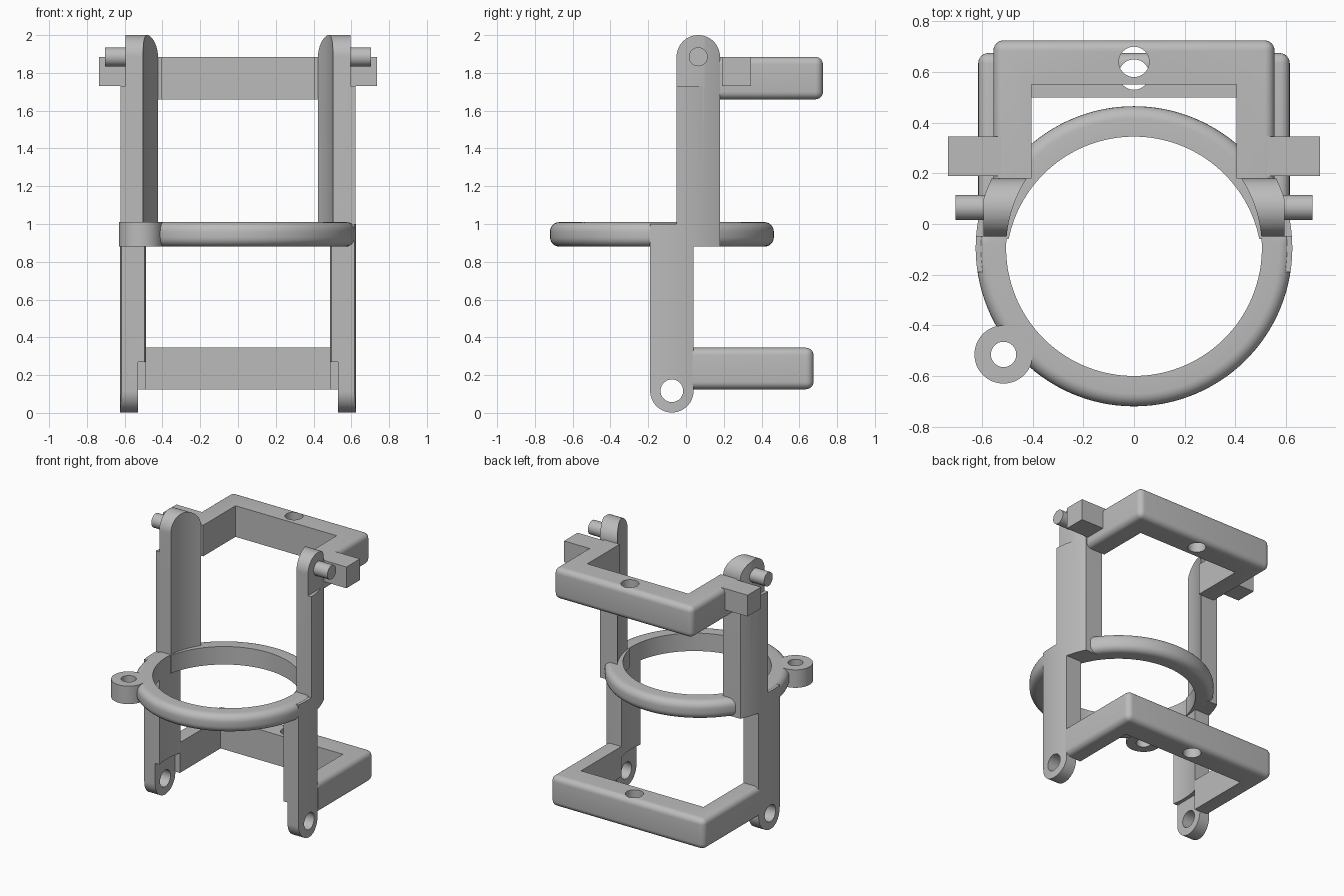
import bpy, bmesh
from math import sin, cos, pi, sqrt, asin
from mathutils import Vector

if "Cube" in bpy.data.objects:
    bpy.data.objects.remove(bpy.data.objects["Cube"], do_unlink=True)

grey = bpy.data.materials.new("plain grey")
grey.use_nodes = True
GREY = (0.5, 0.5, 0.5, 1)
grey.diffuse_color = GREY
grey.node_tree.nodes["Principled BSDF"].inputs["Base Color"].default_value = GREY

R_IN, R_OUT = 0.505, 0.625   # ring radii, shared by legs and uprights
FRONT_Y, BACK_Y = -0.095, -0.16  # centres of the ring's two arcs
RING_LOW, RING_HIGH = 0.88, 1.01


def finish(name, bm):
    bmesh.ops.recalc_face_normals(bm, faces=bm.faces[:])
    mesh = bpy.data.meshes.new(name)
    bm.to_mesh(mesh)
    bm.free()
    mesh.materials.append(grey)
    obj = bpy.data.objects.new(name, mesh)
    bpy.context.collection.objects.link(obj)
    return obj


def prism(name, points, low, high, axis="z", bevel=None):
    """Extrude a closed outline along z, or a (y, z) outline along x."""
    bm = bmesh.new()
    place = (lambda p, t: (p[0], p[1], t)) if axis == "z" else (lambda p, t: (t, p[0], p[1]))
    ends = [[bm.verts.new(place(p, t)) for p in points] for t in (low, high)]
    n = len(points)
    for ring in ends:
        bm.faces.new(ring)
    for i in range(n):
        j = (i + 1) % n
        bm.faces.new((ends[0][i], ends[0][j], ends[1][j], ends[1][i]))
    bmesh.ops.recalc_face_normals(bm, faces=bm.faces[:])
    if bevel:
        width, rule = bevel
        edges = [e for e in bm.edges if rule(*[v.co for v in e.verts])]
        bmesh.ops.bevel(bm, geom=edges, offset=width, segments=6, profile=0.5, affect="EDGES")
    return finish(name, bm)


def box(name, x, y, z):
    x = sorted(x)
    return prism(name, [(x[0], y[0]), (x[1], y[0]), (x[1], y[1]), (x[0], y[1])], *z)


def arc(cx, cy, r, start, end, steps):
    return [(cx + r * cos(start + (end - start) * i / steps),
             cy + r * sin(start + (end - start) * i / steps)) for i in range(steps + 1)]


def disc(cx, cy, r):
    return arc(cx, cy, r, 0, 2 * pi, 48)[:-1]


def combine(obj, tool, operation="DIFFERENCE"):
    mod = obj.modifiers.new("cut", "BOOLEAN")
    mod.operation, mod.solver, mod.object = operation, "EXACT", tool
    bpy.context.view_layer.objects.active = obj
    bpy.ops.object.modifier_apply(modifier=mod.name)
    bpy.data.objects.remove(tool, do_unlink=True)


def curved_post(name, side, y0, y1, z0, z1):
    """Slice of a tube wall between two depths."""
    def wall(r):
        a, b = asin((y0 - FRONT_Y) / r), asin((y1 - FRONT_Y) / r)
        return [(side * x, y) for x, y in arc(0, FRONT_Y, r, a, b, 14)]
    return prism(name, wall(R_IN) + wall(R_OUT)[::-1], z0, z1)


def bracket(name, outer, inner, front, bar, back, low, high, hole_y):
    """U-shaped frame with rounded outer edges and a screw hole."""
    outline = [(-outer, front), (-inner, front), (-inner, bar), (inner, bar),
               (inner, front), (outer, front), (outer, back), (-outer, back)]

    def outside(a, b):
        on_rim = all(abs(v.x) > outer - 1e-4 or v.y > back - 1e-4 for v in (a, b))
        return on_rim and max(a.y, b.y) > front + 1e-4
    obj = prism(name, outline, low, high, bevel=(0.04, outside))
    combine(obj, prism("hole", disc(0, hole_y, 0.06), low - 0.1, high + 0.1))
    return obj


# Ring: rounded section swept round two offset arcs
def make_ring():
    fillet = 0.05
    section = [(R_IN, RING_LOW)]
    section += arc(R_OUT - fillet, RING_LOW + fillet, fillet, -pi / 2, 0, 6)
    section += arc(R_OUT - fillet, RING_HIGH - fillet, fillet, 0, pi / 2, 6)
    section += [(R_IN, RING_HIGH)]
    stations = [(FRONT_Y, pi - 0.08 + (pi + 0.16) * i / 64) for i in range(65)]
    stations += [(BACK_Y, 0.2 + (pi - 0.4) * i / 60) for i in range(61)]
    bm = bmesh.new()
    loops = [[bm.verts.new((r * cos(a), cy + r * sin(a), z)) for r, z in section]
             for cy, a in stations]
    n = len(section)
    for k, loop in enumerate(loops):
        after = loops[(k + 1) % len(loops)]
        for i in range(n):
            j = (i + 1) % n
            bm.faces.new((loop[i], loop[j], after[j], after[i]))
    return finish("ring", bm)


parts = [make_ring()]

# Side lug with its through hole
lug = prism("side_lug", disc(-0.515, -0.515, 0.115), RING_LOW, RING_HIGH)
for obj in (lug, parts[0]):
    combine(obj, prism("hole", disc(-0.515, -0.515, 0.05), 0.7, 1.2))
parts.append(lug)

for side, label in ((1, "left"), (-1, "right")):
    # Upright: round top, flat outer seat, peg
    up = curved_post(label + "_upright", side, -0.05, 0.18, RING_LOW, 2.0)
    dome = arc(0.065, 1.885, 0.115, 0, pi, 32) + [(-0.05, 0.5), (0.18, 0.5)]
    combine(up, prism("dome", dome, -1, 1, "x"), "INTERSECT")
    combine(up, box("seat", (side * 0.595, side), (-1, 1), (1.73, 2.2)))
    peg = prism(label + "_peg", disc(0.065, 1.885, 0.05), *sorted((side * 0.56, side * 0.705)), "x")

    # Leg: round foot, recessed inner face, pivot hole
    leg = curved_post(label + "_leg", side, -0.19, 0.04, 0, 1.0)
    foot = arc(-0.075, 0.117, 0.115, pi, 2 * pi, 32) + [(0.04, 1.3), (-0.19, 1.3)]
    combine(leg, prism("foot", foot, -1, 1, "x"), "INTERSECT")
    combine(leg, box("recess", (0, side * 0.53), (-1, 1), (-0.2, 0.27)))
    combine(leg, prism("pivot", disc(-0.075, 0.117, 0.06), -1, 1, "x"))

    # Square tab beside the upper bracket
    tab = box(label + "_tab", (side * 0.5, side * 0.735), (0.19, 0.345), (1.73, 1.884))
    parts += [up, peg, leg, tab]

# Two U-shaped brackets at the back
parts.append(bracket("upper_bracket", 0.555, 0.405, 0.18, 0.55, 0.725, 1.66, 1.885, 0.64))
parts.append(bracket("lower_bracket", 0.615, 0.49, 0.035, 0.5, 0.675, 0.125, 0.345, 0.59))

# Smooth curved surfaces, keep hard edges
bpy.ops.object.select_all(action="DESELECT")
for obj in parts:
    obj.select_set(True)
bpy.context.view_layer.objects.active = parts[0]
bpy.ops.object.shade_smooth_by_angle(angle=pi / 6)
